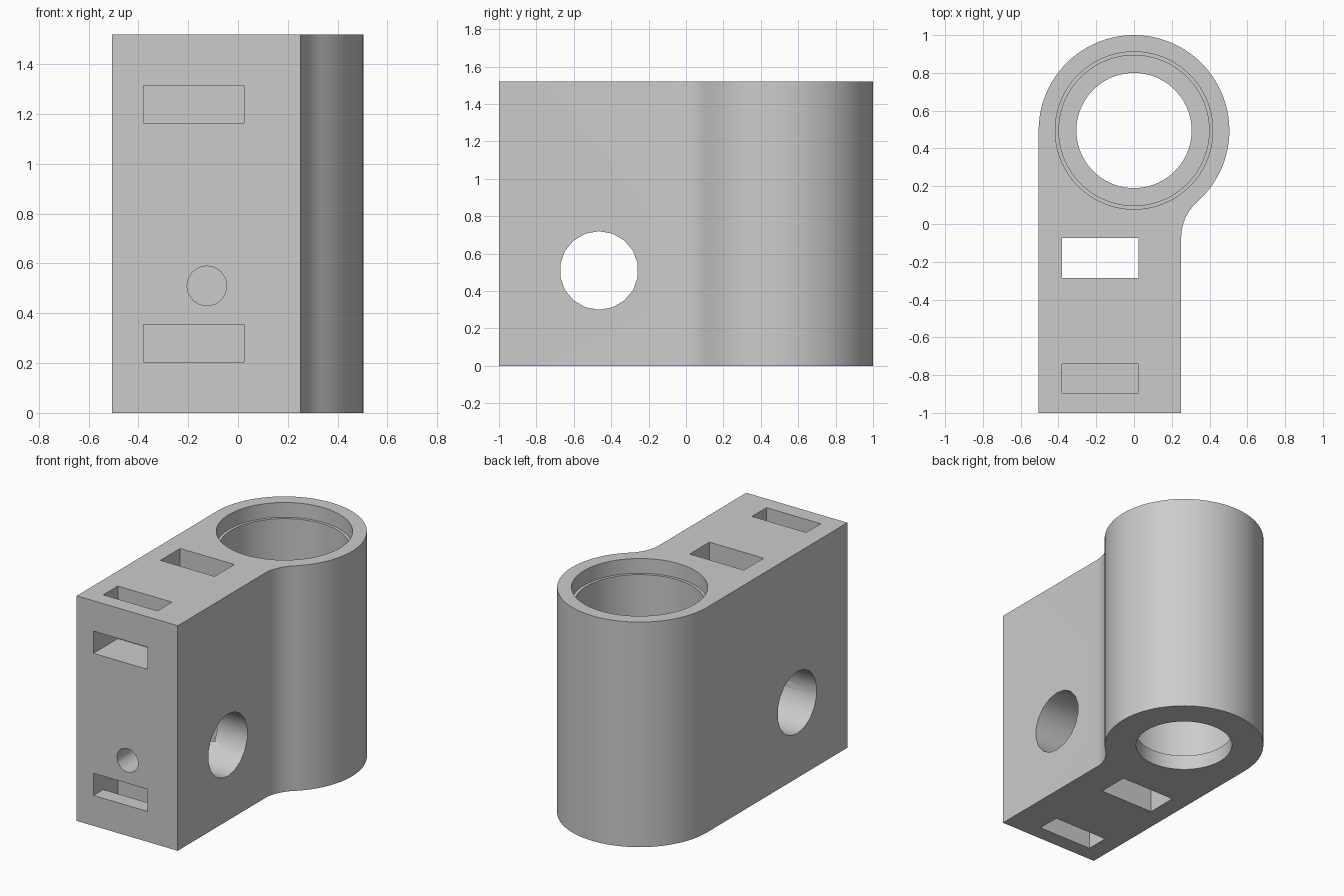
import bpy, bmesh
from math import sin, cos, pi, atan2, sqrt
from mathutils import Vector, Matrix

cube = bpy.data.objects.get("Cube")
if cube:
    bpy.data.objects.remove(cube, do_unlink=True)

HEIGHT = 1.52
LEFT, RIGHT = -0.505, 0.25          # sides of the clamp block
RING = Vector((0, 0.495))           # centre of the round sleeve
R = 0.505
SLOT_X = (-0.38, 0.025)             # width of every strap slot
HOLE_Z = 0.51

grey = bpy.data.materials.new("plain grey")
grey.use_nodes = True
colour = (0.6, 0.6, 0.6, 1)
grey.diffuse_color = colour
grey.node_tree.nodes["Principled BSDF"].inputs["Base Color"].default_value = colour


def prism(name, points, offset):
    """Extrude a closed loop of 3D points along an offset."""
    bm = bmesh.new()
    face = bm.faces.new([bm.verts.new(p) for p in points])
    new = bmesh.ops.extrude_face_region(bm, geom=[face])["geom"]
    bmesh.ops.translate(bm, vec=offset, verts=[v for v in new if isinstance(v, bmesh.types.BMVert)])
    bmesh.ops.recalc_face_normals(bm, faces=bm.faces)
    mesh = bpy.data.meshes.new(name)
    bm.to_mesh(mesh)
    bm.free()
    mesh.materials.append(grey)
    obj = bpy.data.objects.new(name, mesh)
    bpy.context.collection.objects.link(obj)
    return obj


def arc(centre, radius, start, end, steps):
    angles = [start + (end - start) * i / steps for i in range(steps + 1)]
    return [(centre[0] + radius * cos(a), centre[1] + radius * sin(a)) for a in angles]


def cut(body, cutter):
    """Subtract a cutter and discard it."""
    cutter.hide_render = True
    mod = body.modifiers.new("cut", "BOOLEAN")
    mod.operation, mod.solver, mod.object = "DIFFERENCE", "EXACT", cutter
    bpy.context.view_layer.objects.active = body
    bpy.ops.object.modifier_apply(modifier=mod.name)
    bpy.data.objects.remove(cutter, do_unlink=True)


# Body outline: block, concave fillet, round sleeve
fillet = 0.25
fc = Vector((RIGHT + fillet, RING.y - sqrt((R + fillet) ** 2 - (RIGHT + fillet) ** 2)))
to_fillet = atan2(fc.y - RING.y, fc.x - RING.x)
outline = [(LEFT, -1), (RIGHT, -1)]
outline += arc(fc, fillet, pi, to_fillet + pi, 10)
outline += arc(RING, R, to_fillet, pi, 60)[1:]
body = prism("clamp_body", [(x, y, 0) for x, y in outline], (0, 0, HEIGHT))

# Stepped bore: bottom lip, main bore, top recess
for name, radius, bottom in (("lip_hole", 0.305, -0.1), ("main_bore", 0.398, 0.1),
                             ("top_recess", 0.417, 1.42)):
    ring = arc(RING, radius, 0, 2 * pi, 72)[:-1]
    cut(body, prism(name, [(x, y, bottom) for x, y in ring], (0, 0, HEIGHT + 0.2 - bottom)))

# Strap slot running the full height
x0, x1 = SLOT_X
width = (x1 - x0, 0, 0)
cut(body, prism("tall_slot", [(x0, y, z) for y, z in
    ((-0.285, -0.1), (-0.075, -0.1), (-0.075, 1.7), (-0.285, 1.7))], width))

# L-shaped strap channels from the front face to the bottom and top
channel = [(-1.1, 0.205), (-0.895, 0.205), (-0.895, -0.1), (-0.74, -0.1),
           (-0.74, 0.355), (-1.1, 0.355)]
for name, flip in (("lower_channel", False), ("upper_channel", True)):
    cut(body, prism(name, [(x0, y, HEIGHT - z if flip else z) for y, z in channel], width))

# Cross hole from side to side, and the screw hole leading into it
cross = arc((-0.465, HOLE_Z), 0.21, pi / 2, 2.5 * pi, 18)[:-1]
cut(body, prism("cross_hole", [(-0.7, y, z) for y, z in cross], (1.2, 0, 0)))
screw = arc((-0.125, HOLE_Z), 0.08, 0, 2 * pi, 16)[:-1]
cut(body, prism("screw_hole", [(x, -1.1, z) for x, z in screw], (0, 0.6, 0)))

# Smooth the round walls, keep the edges sharp
bpy.ops.object.select_all(action="DESELECT")
body.select_set(True)
bpy.context.view_layer.objects.active = body
bpy.ops.object.shade_smooth_by_angle(angle=pi / 6)
